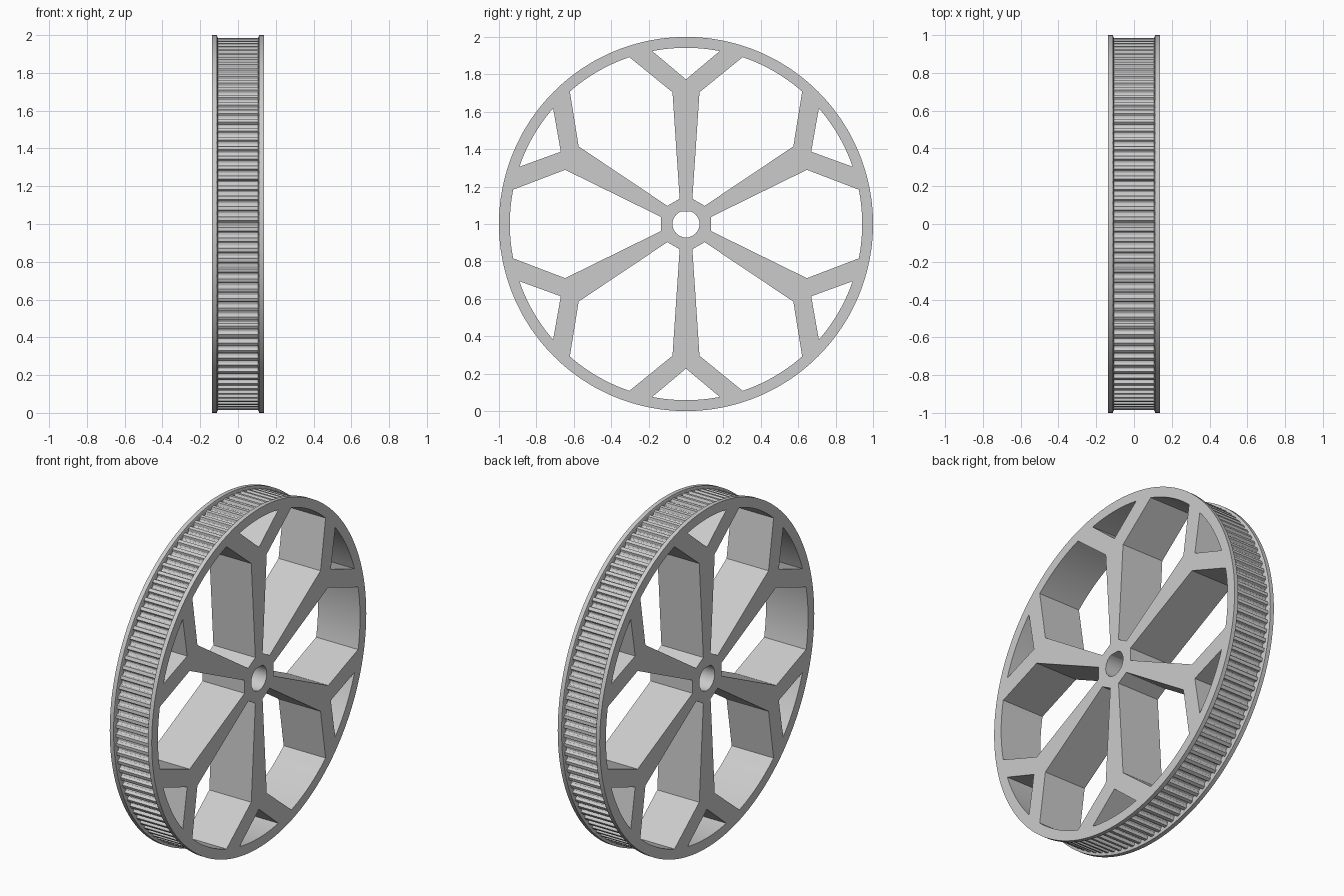
import bpy, bmesh, math
from mathutils import Vector

cube = bpy.data.objects.get("Cube")
if cube:
    bpy.data.objects.remove(cube, do_unlink=True)

HALF = 0.137          # half of the full width
BELT = 0.107          # half of the toothed width
RIM = 0.942           # inner radius of the rim
TIP, DEPTH = 0.986, 0.021
TEETH = 112


def polar(r, deg):
    a = math.radians(deg)
    return (r * math.cos(a), r * math.sin(a))


def arc(r, start, end, steps):
    return [polar(r, start + (end - start) * i / steps) for i in range(steps + 1)]


def turned(points, deg):
    a = math.radians(deg)
    c, s = math.cos(a), math.sin(a)
    return [(u * c - v * s, u * s + v * c) for u, v in points]


# Outlines in the wheel's plane
outer = arc(1.0, 0, 360, 224)[:-1]

groove = [(-0.33, 0), (-0.28, 0.3), (-0.24, 0.7), (-0.12, 0.96)]
groove += [(0, 1)] + [(-t, d) for t, d in reversed(groove)]
teeth = [polar(TIP - DEPTH * d, (i + t) * 360 / TEETH)
         for i in range(TEETH) for t, d in groove]

window = ([(0.134, -0.038), polar(0.708, -24.15)]
          + arc(RIM, -11.25, 11.25, 14)
          + [polar(0.708, 24.15), (0.134, 0.038)])
triangle = [(0.773, 0)] + arc(RIM, -11.05, 11.05, 14)

flat = math.degrees(math.asin(0.066 / 0.072))
bore = arc(0.072, 180 - flat, 360 + flat, 40)

holes = [bore]
for k in range(6):
    holes.append(turned(window, 60 * k))
    holes.append(turned(triangle, 60 * k + 30))

# One closed shell: walls between loops, filled end faces
bm = bmesh.new()


def loop(points, x):
    verts = [bm.verts.new((x, u, v + 1)) for u, v in points]
    for a, b in zip(verts, verts[1:] + verts[:1]):
        bm.edges.new((a, b))
    return verts


def wall(a, b):
    n = len(a)
    for i in range(n):
        j = (i + 1) % n
        bm.faces.new((a[i], a[j], b[j], b[i]))


def fill(loops):
    edges = [bm.edges.get((l[i - 1], l[i])) for l in loops for i in range(len(l))]
    bmesh.ops.triangle_fill(bm, use_beauty=True, use_dissolve=False,
                            edges=edges, normal=Vector((1, 0, 0)))


ends = {}
for side in (-1, 1):
    face_loops = [loop(outer, side * HALF)] + [loop(h, side * HALF) for h in holes]
    inner_rim = loop(outer, side * BELT)
    belt = loop(teeth, side * BELT)
    fill(face_loops)                 # spoked end face
    fill([inner_rim, belt])          # inner face of the flange
    wall(face_loops[0], inner_rim)   # flange edge
    # Lean the flange slightly outward at its edge
    for v in inner_rim:
        v.co.x = side * (BELT + 0.005)
    ends[side] = face_loops[1:] + [belt]

# Windows, bore and toothed belt surface
for a, b in zip(ends[-1], ends[1]):
    wall(a, b)

bmesh.ops.recalc_face_normals(bm, faces=bm.faces[:])
mesh = bpy.data.meshes.new("toothed_pulley_wheel")
bm.to_mesh(mesh)
bm.free()

grey = bpy.data.materials.new("light_grey")
grey.use_nodes = True
colour = (0.6, 0.6, 0.6, 1)
grey.diffuse_color = colour
grey.node_tree.nodes["Principled BSDF"].inputs["Base Color"].default_value = colour
mesh.materials.append(grey)

wheel = bpy.data.objects.new("toothed_pulley_wheel", mesh)
bpy.context.collection.objects.link(wheel)
bpy.ops.object.select_all(action='DESELECT')
wheel.select_set(True)
bpy.context.view_layer.objects.active = wheel
bpy.ops.object.shade_smooth_by_angle(angle=math.radians(25))
